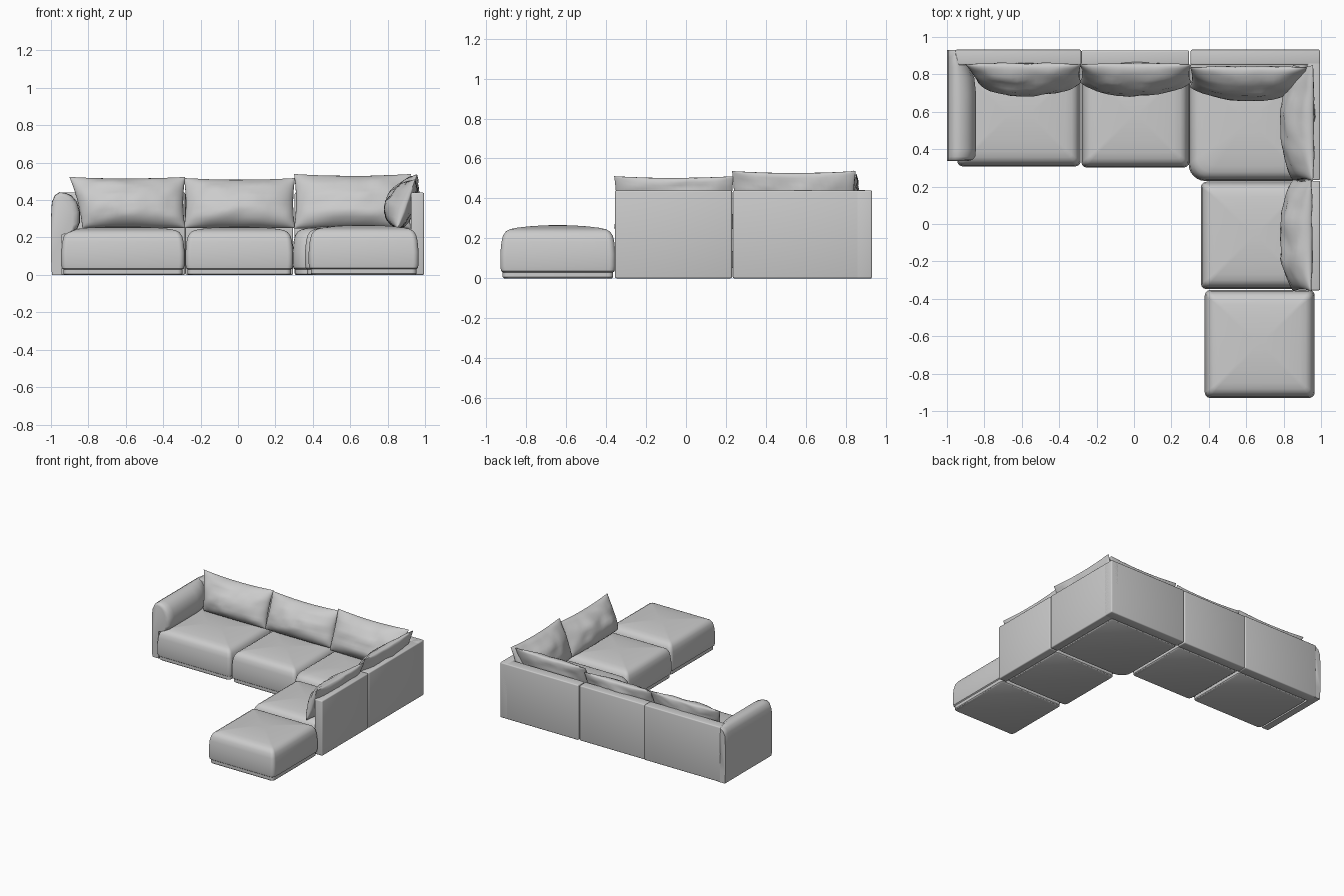
import bpy, bmesh, math
from mathutils import Matrix, Vector, noise

cube = bpy.data.objects.get("Cube")
if cube:
    bpy.data.objects.remove(cube, do_unlink=True)

fabric = bpy.data.materials.new("grey_fabric")
fabric.use_nodes = True
GREY = (0.6, 0.6, 0.6, 1)
fabric.diffuse_color = GREY
fabric.node_tree.nodes["Principled BSDF"].inputs["Base Color"].default_value = GREY


def finish(name, bm, angle=40):
    """Turn a bmesh into a smooth shaded fabric object."""
    bmesh.ops.recalc_face_normals(bm, faces=bm.faces)
    mesh = bpy.data.meshes.new(name)
    bm.to_mesh(mesh)
    bm.free()
    mesh.materials.append(fabric)
    ob = bpy.data.objects.new(name, mesh)
    bpy.context.collection.objects.link(ob)
    bpy.ops.object.select_all(action='DESELECT')
    ob.select_set(True)
    bpy.context.view_layer.objects.active = ob
    bpy.ops.object.shade_smooth_by_angle(angle=math.radians(angle))
    return ob


def loft(name, rings, angle=40):
    """Skin a stack of closed rings and cap both ends."""
    bm = bmesh.new()
    loops = [[bm.verts.new(p) for p in ring] for ring in rings]
    n = len(loops[0])
    for a, b in zip(loops, loops[1:]):
        for i in range(n):
            j = (i + 1) % n
            bm.faces.new((a[i], a[j], b[j], b[i]))
    bm.faces.new(loops[0])
    bm.faces.new(loops[-1])
    return finish(name, bm, angle)


def panel(name, x0, x1, y0, y1, top):
    """Thin upright board with softened edges."""
    bm = bmesh.new()
    bmesh.ops.create_cube(bm, size=1)
    for v in bm.verts:
        v.co = ((x0 + x1) / 2 + v.co.x * (x1 - x0),
                (y0 + y1) / 2 + v.co.y * (y1 - y0), (v.co.z + 0.5) * top)
    bmesh.ops.bevel(bm, geom=bm.edges[:], offset=0.008, segments=3,
                    profile=0.5, affect='EDGES')
    finish(name, bm)


# Side profile of a seat: (height, inset from the outline)
SEAT = [(0, .018), (.006, .012), (.03, .012), (.036, .004), (.06, 0), (.12, 0),
        (.18, .006), (.212, .014), (.232, .028), (.243, .048), (.25, .08),
        (.257, .14), (.261, .2), (.263, .25)]


def seat(name, x0, x1, y0, y1, inner_radius=0.03, lift=0.0):
    """Domed upholstered block on a recessed plinth."""
    cx, cy, hx, hy = (x0 + x1) / 2, (y0 + y1) / 2, (x1 - x0) / 2, (y1 - y0) / 2
    rings = []
    for z, inset in SEAT:
        ring = []
        for k, (sx, sy) in enumerate([(1, 1), (-1, 1), (-1, -1), (1, -1)]):
            r = inner_radius if k == 2 else 0.03
            r = max(0.012, r - inset * 0.3)
            for s in range(7):
                a = math.radians(90 * k + 15 * s)
                ring.append((cx + sx * (hx - inset - r) + r * math.cos(a),
                             cy + sy * (hy - inset - r) + r * math.sin(a),
                             z + lift * z / 0.26))
        rings.append(ring)
    loft(name, rings)


def pillow(name, centre, width, height, turn, lean, seed, taper=0.0):
    """Creased scatter cushion with pointed corners, leaning on a backrest."""
    bm = bmesh.new()
    nu, nv = 28, 18
    place = (Matrix.Translation(centre) @ Matrix.Rotation(math.radians(turn), 4, 'Z')
             @ Matrix.Rotation(math.radians(-lean), 4, 'X'))
    for side, depth in ((-1, 0.105), (1, 0.045)):
        grid = []
        for j in range(nv + 1):
            v = -math.cos(math.pi * j / nv)
            row = []
            for i in range(nu + 1):
                u = -math.cos(math.pi * i / nu)
                x = u * width / 2 * (1 - 0.035 * (1 - v * v))
                if u < 0:
                    x += taper * (1 - v) / 2 * -u
                z = v * height / 2 * (1 - (0.09 if v > 0 else 0.0) * (1 - u * u))
                puff = (max(0, 1 - u * u) ** 0.5) * (max(0, 1 - v * v) ** 0.5)
                sag = 1 - 0.25 * v
                crease = noise.noise(Vector((u * 2.6 + seed, v * 2.2, side * 3)))
                fine = noise.noise(Vector((u * 6, v * 6 + seed, side * 5)))
                y = side * puff * (depth * sag + 0.016 * crease + 0.007 * fine)
                row.append(bm.verts.new(place @ Vector((x, y, z))))
            grid.append(row)
        for a, b in zip(grid, grid[1:]):
            for i in range(nu):
                bm.faces.new((a[i], a[i + 1], b[i + 1], b[i]))
    bmesh.ops.remove_doubles(bm, verts=bm.verts[:], dist=0.0005)
    finish(name, bm, 45)


# Backrest boards along the rear and the left side
panel("back_panel_right", -0.955, -0.282, 0.85, 0.932, 0.44)
panel("back_panel_middle", -0.282, 0.295, 0.85, 0.928, 0.44)
panel("back_panel_corner", 0.303, 0.995, 0.85, 0.932, 0.44)
panel("side_panel_corner", 0.925, 0.995, 0.234, 0.932, 0.44)
panel("side_panel_front", 0.925, 0.995, -0.355, 0.230, 0.44)

# Seats and the footstool at the open end
seat("seat_right", -0.945, -0.285, 0.308, 0.86, lift=-0.005)
seat("seat_middle", -0.281, 0.295, 0.302, 0.86, lift=-0.005)
seat("seat_corner", 0.292, 0.935, 0.230, 0.86, inner_radius=0.09)
seat("seat_side", 0.358, 0.935, -0.348, 0.226)
seat("footstool", 0.378, 0.966, -0.93, -0.353, lift=0.003)

# Armrest: upright board with a padded roll draped over the inside
ARM = [(-.995, 0), (-1, .1), (-1, .3), (-.995, .39), (-.98, .425), (-.955, .442),
       (-.925, .44), (-.89, .425), (-.86, .39), (-.845, .34), (-.845, .28),
       (-.86, .245), (-.89, .23), (-.94, .228), (-.94, .1), (-.94, 0)]
# Along the arm: (depth, roll width factor, height factor)
RUN = [(.338, .7, .95), (.343, .85, .98), (.36, .97, .995), (.40, 1, 1), (.7, 1, 1),
       (.78, .93, 1), (.84, .75, 1), (.89, .5, 1), (.92, .3, .99), (.93, .15, .97)]
loft("armrest", [[(-.97 + (x + .97) * f if x > -.94 else x, y, z * h)
                  for x, z in ARM] for y, f, h in RUN], 50)

# Loose cushions along the back and the side
pillow("cushion_right", (-0.592, 0.805, 0.388), 0.62, 0.29, 0, 20, 1.3, 0.07)
pillow("cushion_middle", (0.008, 0.805, 0.384), 0.595, 0.285, 0, 20, 4.7)
pillow("cushion_corner", (0.612, 0.785, 0.394), 0.625, 0.31, 0, 20, 8.1)
pillow("cushion_side_rear", (0.905, 0.54, 0.392), 0.62, 0.31, -90, 20, 11.9)
pillow("cushion_side_front", (0.90, -0.06, 0.38), 0.60, 0.28, -90, 20, 15.2)
